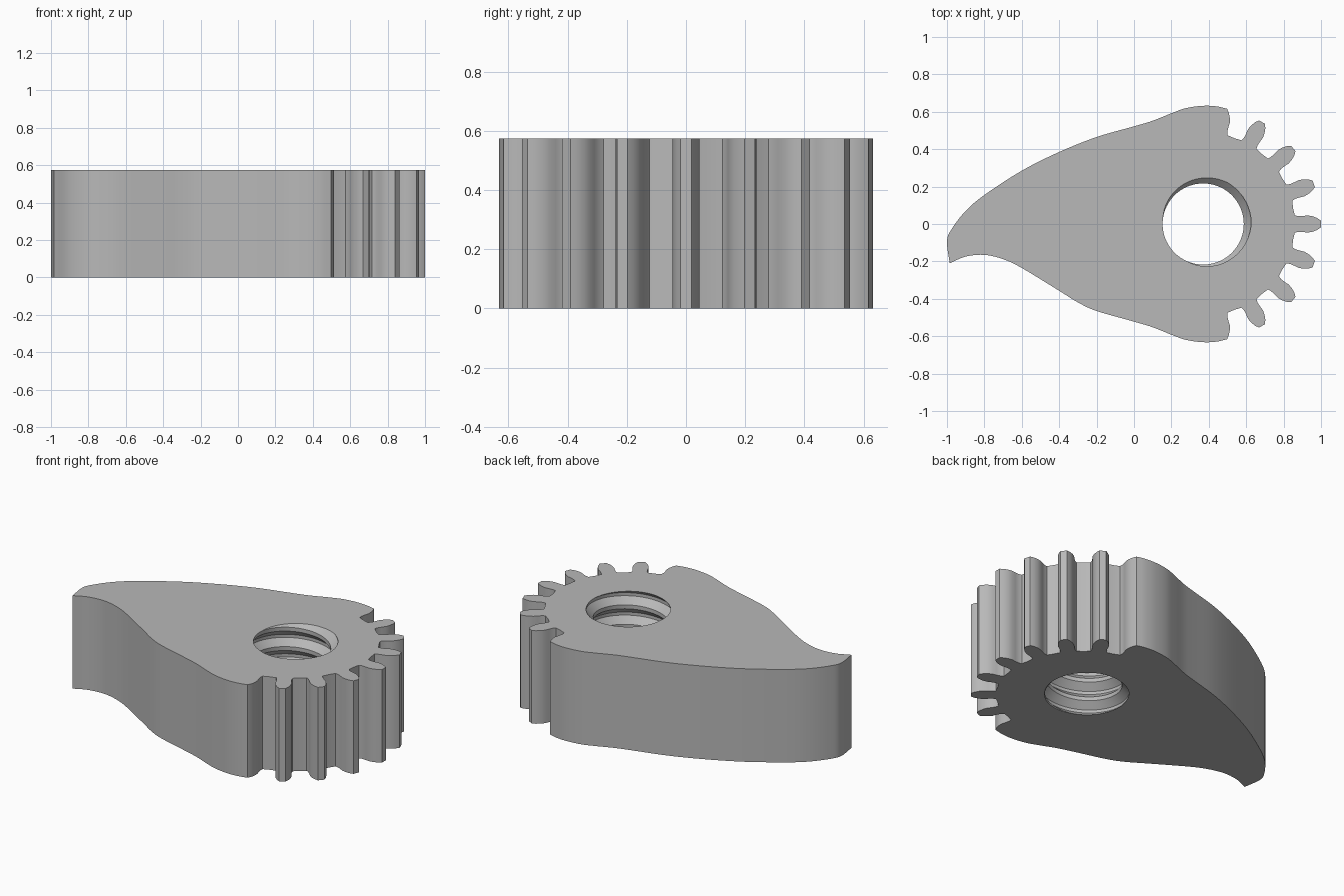
import bpy, bmesh, math
from mathutils import Vector

cube = bpy.data.objects.get("Cube")
if cube:
    bpy.data.objects.remove(cube, do_unlink=True)

HEIGHT = 0.575
HUB_X = 0.37
STEPS = 72      # bore segments per turn
PITCH = 0.12    # thread pitch


def polar(r, deg):
    a = math.radians(deg)
    return (HUB_X + r * math.cos(a), r * math.sin(a))


def smooth_path(pts, n=5):
    """Catmull-Rom curve through the points."""
    pts = [Vector(p) for p in pts]
    pts = [2 * pts[0] - pts[1]] + pts + [2 * pts[-1] - pts[-2]]
    out = []
    for a, b, c, d in zip(pts, pts[1:], pts[2:], pts[3:]):
        for i in range(n):
            t = i / n
            out.append(0.5 * (2 * b + (c - a) * t + (2 * a - 5 * b + 4 * c - d) * t ** 2
                              + (3 * b - a - 3 * c + d) * t ** 3))
    return [tuple(p) for p in out] + [tuple(pts[-2])]


# Gear teeth: radius and half angle from root to tip
flank = [(0.492, 5.4), (0.51, 4.7), (0.535, 4.6), (0.56, 4.7),
         (0.585, 4.1), (0.61, 3.0), (0.629, 1.7)]
teeth = [polar(r, -80 + h) for r, h in reversed(flank)]
for centre in range(-60, 61, 20):
    teeth.append(polar(0.488, centre - 10))
    teeth += [polar(r, centre - h) for r, h in flank]
    teeth += [polar(r, centre + h) for r, h in reversed(flank)]
teeth.append(polar(0.488, 70))
teeth += [polar(r, 80 - h) for r, h in flank]

# Curved body: shared shoulder, then the hooked tail
shoulder = [(0.49, 0.618), (0.44, 0.629), (0.37, 0.632), (0.28, 0.62),
            (0.2, 0.592), (0.1, 0.552), (0, 0.522), (-0.2, 0.465)]
back = shoulder + [(-0.4, 0.385), (-0.6, 0.285), (-0.8, 0.155),
                   (-0.9, 0.07), (-0.97, -0.02), (-1, -0.09), (-0.985, -0.21)]
belly = [(-0.985, -0.21), (-0.9, -0.174), (-0.8, -0.165), (-0.7, -0.188),
         (-0.6, -0.235), (-0.4, -0.357), (-0.3, -0.419)]
belly += [(x, -y) for x, y in reversed(shoulder)]
outline = teeth + smooth_path(back)[1:] + smooth_path(belly)[1:-1]

# Threaded bore: helical strip joined to itself one turn up, trimmed flat
thread = [(0.08, 0.257), (0.40, 0.217), (0.60, 0.217), (0.92, 0.257)]
bm = bmesh.new()
rows = [(turn + f, r) for turn in range(-7, 3) for f, r in thread]
grid = []
for i in range(STEPS):
    turn = i / STEPS
    grid.append([bm.verts.new((*polar(r, 360 * turn),
                               HEIGHT + PITCH * (f + turn - 1 / 12))) for f, r in rows])
for i in range(STEPS):
    for k in range(len(rows) - 1 - len(thread)):
        if i < STEPS - 1:
            nxt = grid[i + 1][k:k + 2]
        else:
            nxt = grid[0][k + len(thread):k + len(thread) + 2]
        bm.faces.new((grid[i][k], nxt[0], nxt[1], grid[i][k + 1]))
for z, direction in ((0, -1), (HEIGHT, 1)):
    bmesh.ops.bisect_plane(bm, geom=bm.verts[:] + bm.edges[:] + bm.faces[:],
                           plane_co=(0, 0, z), plane_no=(0, 0, direction),
                           clear_outer=True)
bmesh.ops.delete(bm, geom=[v for v in bm.verts if not v.link_faces], context='VERTS')

# Outer wall
low = [bm.verts.new((x, y, 0)) for x, y in outline]
high = [bm.verts.new((x, y, HEIGHT)) for x, y in outline]
for i in range(len(low)):
    j = (i + 1) % len(low)
    bm.faces.new((low[i], low[j], high[j], high[i]))

# Flat caps between outline and bore
for z, normal in ((0, (0, 0, -1)), (HEIGHT, (0, 0, 1))):
    rim = [e for e in bm.edges if e.is_boundary
           and all(abs(v.co.z - z) < 1e-4 for v in e.verts)]
    bmesh.ops.triangle_fill(bm, edges=rim, use_beauty=True, normal=normal)
bmesh.ops.recalc_face_normals(bm, faces=bm.faces[:])

mesh = bpy.data.meshes.new("gear_cam")
bm.to_mesh(mesh)
bm.free()
cam = bpy.data.objects.new("gear_cam", mesh)
bpy.context.collection.objects.link(cam)

# Plain grey finish
grey = bpy.data.materials.new("light_grey")
grey.use_nodes = True
colour = (0.48, 0.48, 0.48, 1)
grey.diffuse_color = colour
grey.node_tree.nodes["Principled BSDF"].inputs["Base Color"].default_value = colour
mesh.materials.append(grey)

bpy.ops.object.select_all(action='DESELECT')
cam.select_set(True)
bpy.context.view_layer.objects.active = cam
bpy.ops.object.shade_smooth_by_angle(angle=math.radians(30))
